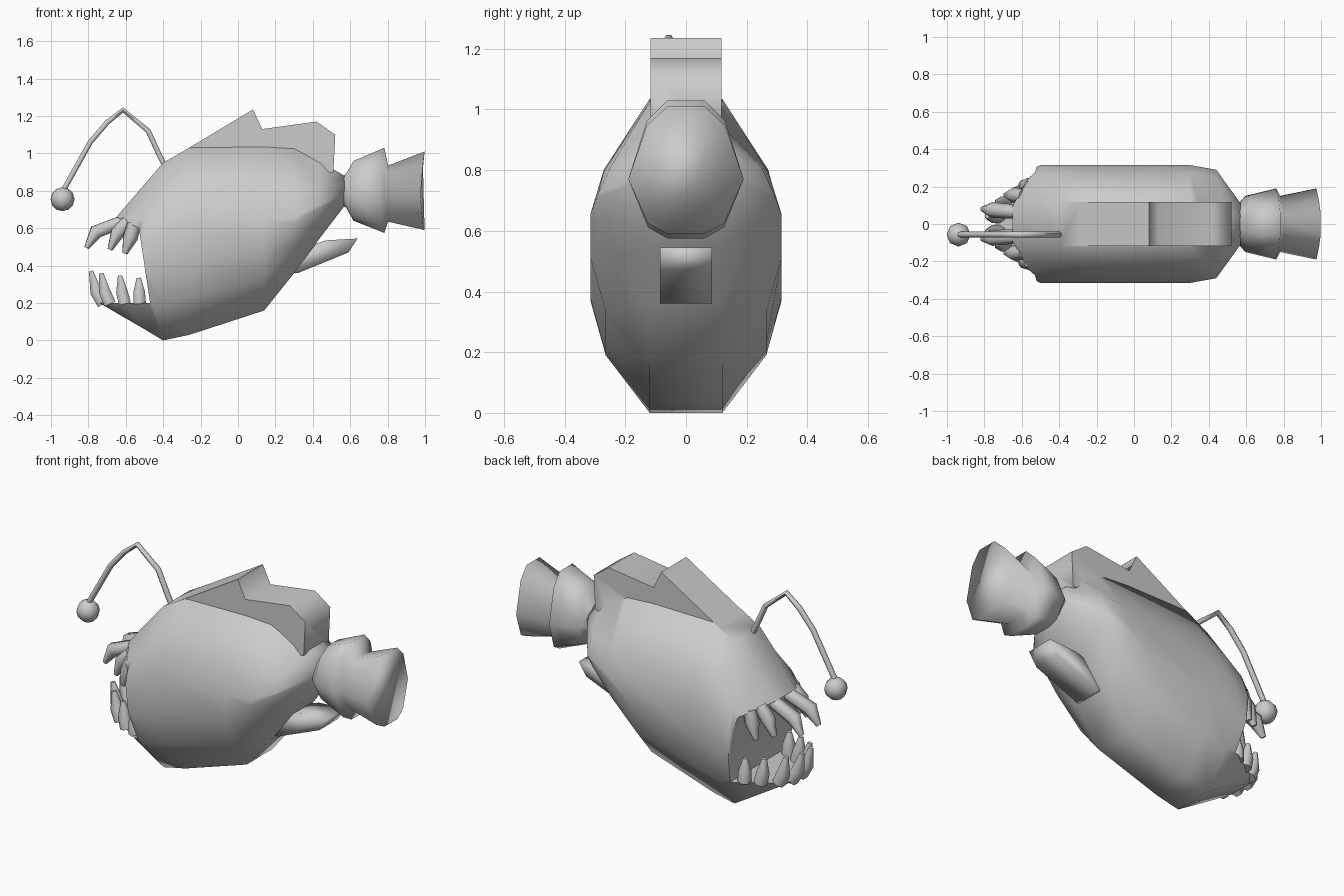
import bpy, bmesh
from math import radians

if "Cube" in bpy.data.objects:
    bpy.data.objects.remove(bpy.data.objects["Cube"])


def finish(name, bm):
    bmesh.ops.recalc_face_normals(bm, faces=bm.faces)
    mesh = bpy.data.meshes.new(name)
    bm.to_mesh(mesh)
    bm.free()
    ob = bpy.data.objects.new(name, mesh)
    bpy.context.collection.objects.link(ob)
    smooth(ob)
    return ob


def smooth(ob, angle=170):
    bpy.ops.object.select_all(action='DESELECT')
    ob.select_set(True)
    bpy.context.view_layer.objects.active = ob
    bpy.ops.object.shade_smooth_by_angle(angle=radians(angle))


def loft(name, section, stations, bend=0):
    """section: (height fraction, width fraction)
    stations: (x, bottom, top, half width, power that lowers the shoulders)
    bend: how far the sides are swept forward"""
    bm = bmesh.new()
    loop = [(f, w) for f, w in section] + [(f, -w) for f, w in reversed(section)]
    rings = [[bm.verts.new((x - bend * w * w, w * hw,
                            lo + (f ** p if f > .5 else f) * (hi - lo))) for f, w in loop]
             for x, lo, hi, hw, p in stations]
    n = len(loop)
    for a, b in zip(rings, rings[1:]):
        for i in range(n):
            j = (i + 1) % n
            bm.faces.new((a[i], a[j], b[j], b[i]))
    bm.faces.new(rings[0])
    bm.faces.new(rings[-1])
    return finish(name, bm)


def prism(name, profile, half):
    bm = bmesh.new()
    a = [bm.verts.new((x, -half, z)) for x, z in profile]
    b = [bm.verts.new((x, half, z)) for x, z in profile]
    bm.faces.new(a)
    bm.faces.new(b)
    for i in range(len(a)):
        j = (i + 1) % len(a)
        bm.faces.new((a[i], a[j], b[j], b[i]))
    return finish(name, bm)


def boolean(ob, other, operation):
    other.hide_render = True
    mod = ob.modifiers.new("bool", 'BOOLEAN')
    mod.operation = operation
    mod.solver = 'EXACT'
    mod.object = other
    bpy.context.view_layer.objects.active = ob
    bpy.ops.object.modifier_apply(modifier="bool")
    bpy.data.objects.remove(other)


def tube(name, points):
    """points: (x, y, z, radius)"""
    cu = bpy.data.curves.new(name, 'CURVE')
    cu.dimensions = '3D'
    cu.bevel_depth = 1.0
    cu.bevel_resolution = 1
    cu.use_fill_caps = True
    sp = cu.splines.new('POLY')
    sp.points.add(len(points) - 1)
    for p, (x, y, z, r) in zip(sp.points, points):
        p.co = (x, y, z, 1)
        p.radius = r
    ob = bpy.data.objects.new(name, cu)
    bpy.context.collection.objects.link(ob)
    bpy.ops.object.select_all(action='DESELECT')
    ob.select_set(True)
    bpy.context.view_layer.objects.active = ob
    bpy.ops.object.convert(target='MESH')
    smooth(bpy.context.view_layer.objects.active, 62)


# body, with the mouth cut out and the blocky dorsal fin fused on
body = loft("body",
            [(0, .38), (.2, .84), (.4, 1), (.62, 1), (.78, .86), (1, .38)],
            [(-.74, .2, .56, .2, 1), (-.65, .147, .66, .245, 1), (-.5, .06, .835, .315, 1),
             (-.4, .0, .95, .315, 1), (-.26, .03, 1.03, .315, 1.05), (.14, .16, 1.035, .315, 1.25),
             (.3, .36, 1.025, .315, 1.7), (.44, .55, .955, .29, 1.8), (.57, .72, .88, .11, 1.1)])
boolean(body, prism("mouth_cutter", [(-1.2, .2), (-.47, .2), (-.53, .6), (-.65, .66), (-1.2, .9)], .6),
        'DIFFERENCE')
boolean(body, prism("dorsal_fin", [(-.4, .947), (.08, 1.235), (.13, 1.13), (.42, 1.17), (.52, 1.1),
                                   (.51, .9), (.3, .85), (-.3, .85)], .117), 'UNION')
smooth(body, 85)

# two-flared tail, sides swept forward
loft("tail",
     [(0, .32), (.08, .66), (.43, 1), (.85, .68), (1, .32)],
     [(.565, .72, .88, .1, 1), (.58, .71, .89, .105, 1), (.62, .64, .96, .15, 1),
      (.785, .575, 1.03, .19, 1), (.805, .635, .935, .15, 1), (1.0, .59, 1.01, .19, 1)], .025)

# small belly fin
prism("belly_fin", [(.28, .36), (.32, .36), (.59, .47), (.64, .545), (.47, .535), (.3, .48)], .085)

# lure rod and bulb
rod = [(-.39, .93), (-.42, .99), (-.48, 1.12), (-.615, 1.232), (-.7, 1.165), (-.79, 1.06), (-.935, .8)]
tube("lure_rod", [(x, -.057, z, .016) for x, z in rod])
bm = bmesh.new()
bmesh.ops.create_uvsphere(bm, u_segments=8, v_segments=6, radius=.064)
bulb = finish("lure_bulb", bm)
bulb.location = (-.938, -.057, .755)

# teeth, mirrored left and right
lower = [(-.525, .205), (-.605, .17), (-.685, .11), (-.72, .042)]
upper = [((-.555, .2, .625), (-.575, .205, .55), (-.605, .21, .465)),
         ((-.59, .15, .635), (-.645, .155, .575), (-.685, .155, .485)),
         ((-.62, .065, .635), (-.76, .075, .58), (-.81, .08, .495))]
for s, side in ((-1, "right"), (1, "left")):
    for i, (x, y) in enumerate(lower):
        lean = .006 + .02 * i
        tube(f"lower_tooth_{side}_{i}", [(x, s * y, .195, .038),
                                         (x - lean * .6, s * y, .26, .036),
                                         (x - lean, s * y, .335 + .012 * i, .013)])
    for i, pts in enumerate(upper):
        tube(f"upper_tooth_{side}_{i}",
             [(x, s * y, z, r) for (x, y, z), r in zip(pts, (.038, .042, .015))])
